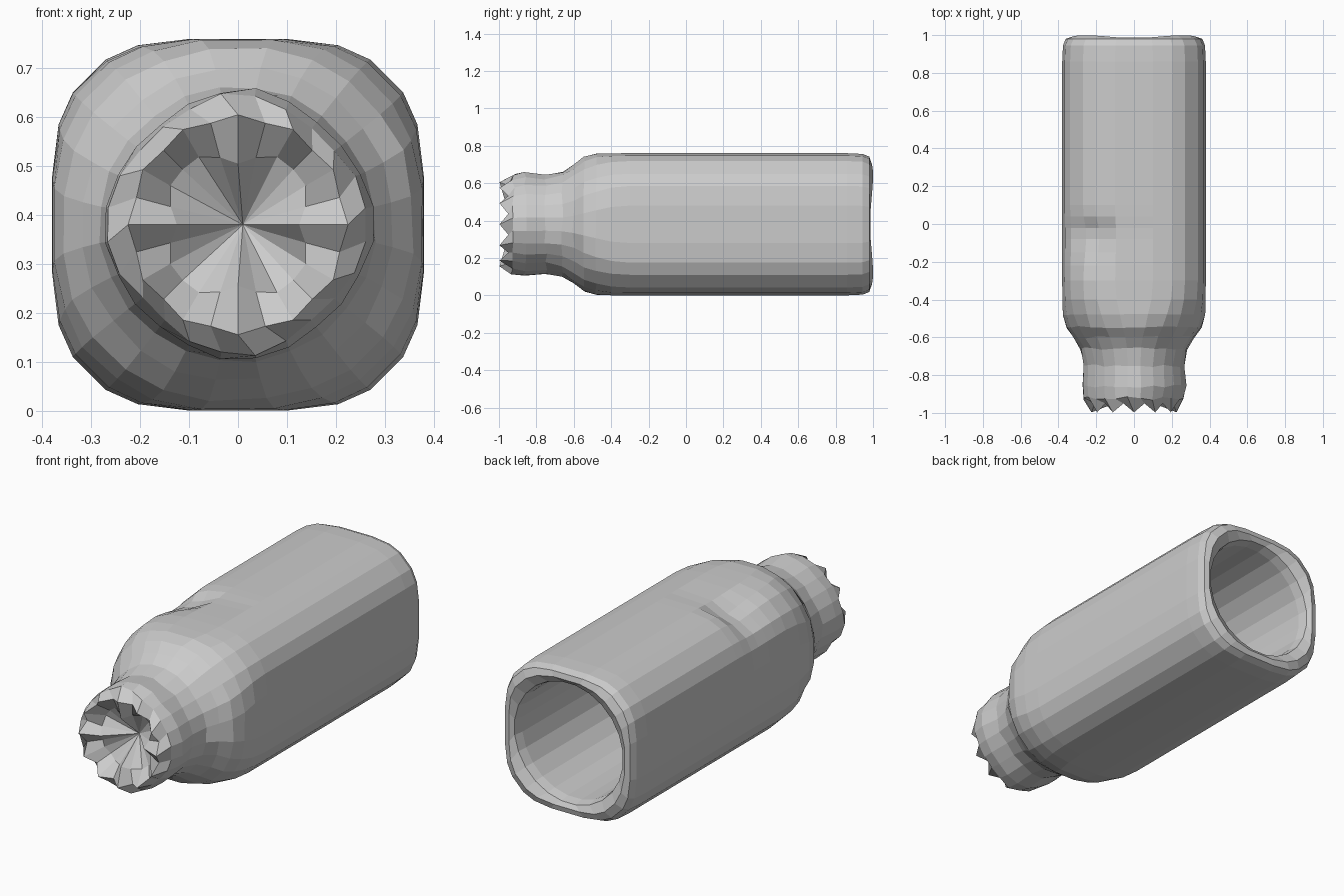
import bpy, bmesh, math, random
from mathutils import Vector

if "Cube" in bpy.data.objects:
    bpy.data.objects.remove(bpy.data.objects["Cube"])

random.seed(4)
N, CZ = 24, 0.38

# rounded-square cross-section: one quadrant, turned four times
QUAD = [(0.38, 0.10), (0.367, 0.205), (0.338, 0.27),
        (0.27, 0.338), (0.205, 0.367), (0.10, 0.38)]
SQUARE = []
for k in range(4):
    c, s = round(math.cos(k * math.pi / 2)), round(math.sin(k * math.pi / 2))
    SQUARE += [(c * x - s * z, s * x + c * z) for x, z in QUAD]


def ring(bm, y, r, t, lobe=0.0, jitter=0.0):
    """Ring of half-width r; t blends rounded square (0) to circle (1)."""
    out = []
    for i, (sx, sz) in enumerate(SQUARE):
        a = math.radians(7.5 + 15 * i)
        rr = r + lobe * math.cos(4 * a)
        k = r / 0.38
        x = (1 - t) * sx * k + t * rr * math.cos(a)
        z = (1 - t) * sz * k + t * rr * math.sin(a)
        f = 1 + random.uniform(-jitter, jitter)
        out.append(bm.verts.new((x * f, y + random.uniform(-jitter, jitter) * 0.5, CZ + z * f)))
    return out


def bridge(bm, a, b):
    for i in range(N):
        j = (i + 1) % N
        bm.faces.new((a[i], a[j], b[j], b[i]))


bm = bmesh.new()
rings = []

# closed far end of the inner cavity, then its wall out to the open back
inner_cap = bm.verts.new((0, -0.68, CZ))
for y, r in [(-0.62, 0.18), (-0.48, 0.29), (0.92, 0.305), (0.97, 0.315)]:
    rings.append(ring(bm, y, r, 1.0))
first = rings[0]

# back rim: corners reach a little further than the middles of the sides
rim = ring(bm, 0.99, 0.335, 0.3)
for v in rim:
    a = math.atan2(v.co.z - CZ, v.co.x)
    v.co.y -= 0.008 * math.cos(4 * a) - 0.002
rings.append(rim)
rings.append(ring(bm, 0.98, 0.362, 0.05))
rings.append(ring(bm, 0.945, 0.376, 0.0))
rings.append(ring(bm, 0.86, 0.38, 0.0))

# long body, with closer rings around the dent
for y in (0.2, 0.1, 0.04, -0.02, -0.08, -0.15, -0.22, -0.3):
    rings.append(ring(bm, y, 0.38, 0.0))

# shoulder and neck
for y, r, t, lobe, jit in [(-0.40, 0.38, 0.15, 0, 0), (-0.48, 0.377, 0.5, 0, 0.008),
                           (-0.545, 0.36, 0.75, 0, 0.012), (-0.60, 0.32, 0.9, 0, 0.015),
                           (-0.66, 0.282, 1, 0, 0.015), (-0.75, 0.262, 1, 0.004, 0.015),
                           (-0.86, 0.27, 1, 0.008, 0.02), (-0.925, 0.257, 1, 0.008, 0.025)]:
    rings.append(ring(bm, y, r, t, lobe, jit))

# crimped mouth: jagged tips, then folds running inward
tips, folds = [], []
for i in range(N):
    a = math.radians(15 * i)
    r, y = (0.225, -0.997) if i % 2 == 0 else (0.215, -0.95)
    tips.append(bm.verts.new((r * math.cos(a), y, CZ + r * math.sin(a))))
for i in range(N):
    a = math.radians(15 * i)
    c4 = max(0.0, math.cos(4 * a))
    r, y = 0.16 - 0.035 * c4, -0.90 - 0.06 * c4 + random.uniform(-0.01, 0.01)
    folds.append(bm.verts.new((r * math.cos(a), y, CZ + r * math.sin(a))))
rings += [tips, folds]

for a, b in zip(rings, rings[1:]):
    bridge(bm, a, b)
mouth = bm.verts.new((0.01, -0.83, CZ))
for i in range(N):
    j = (i + 1) % N
    bm.faces.new((folds[i], folds[j], mouth))
    bm.faces.new((first[j], first[i], inner_cap))

# dent in the upper left of the body, steep at the back, shallow at the front
push = Vector((0.45, 0, -0.9))
for v in [v for rg in rings[7:18] for v in rg]:
    dx, dy = v.co.x + 0.22, v.co.y + 0.05
    if v.co.z > CZ + 0.15:
        w = math.exp(-(dx / 0.10) ** 2 - (dy / (0.07 if dy > 0 else 0.16)) ** 2)
        v.co += push * 0.05 * w

bmesh.ops.recalc_face_normals(bm, faces=bm.faces)
mesh = bpy.data.meshes.new("crimped_casing")
bm.to_mesh(mesh)
bm.free()
bpy.context.collection.objects.link(bpy.data.objects.new("crimped_casing", mesh))
